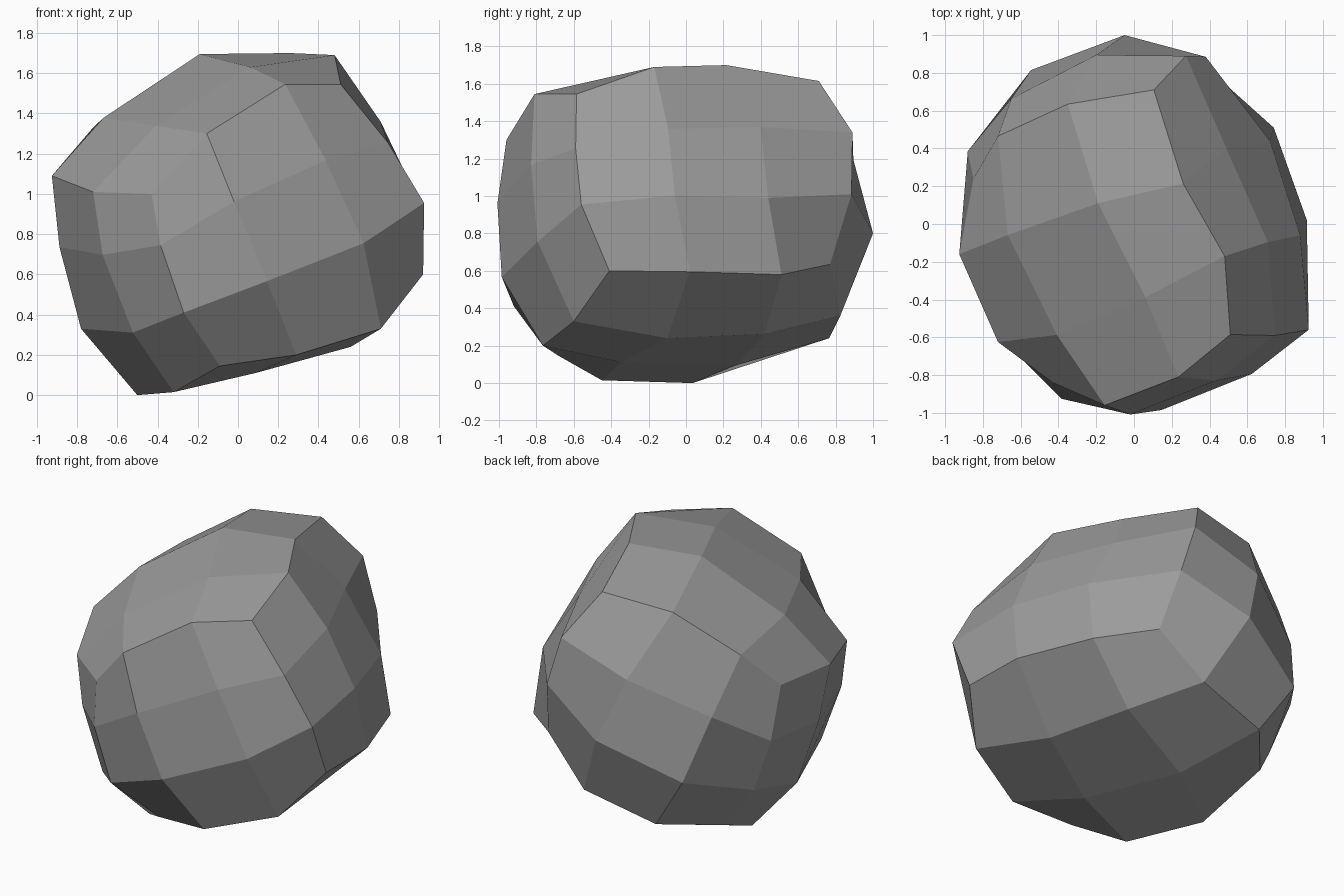
import bpy
import bmesh
from itertools import product
from mathutils import Vector

default = bpy.data.objects.get("Cube")
if default:
    bpy.data.objects.remove(default, do_unlink=True)

N = 3  # divisions along each side of the blocky stone
LOW, HIGH = "left top front", "right bottom back"
SIDES = {"left": (0, 0), "right": (0, N), "top": (1, 0),
         "bottom": (1, N), "front": (2, 0), "back": (2, N)}


def grid_key(words, **steps):
    """Turn side names, plus a step along a free axis, into a grid position."""
    key = [steps.get("step", 0)] * N
    for word in words.split():
        axis, value = SIDES[word]
        key[axis] = value
    return tuple(key)


# Eight corners of the stone
corners = {
    "left top front": (-.43, -.84, 1.0),
    "right top front": (.51, -.585, 1.545),
    "left bottom front": (-.09, -.68, .145),
    "right bottom front": (.92, -.41, .6),
    "left top back": (-.85, .24, 1.085),
    "right top back": (.105, .71, 1.615),
    "left bottom back": (-.575, .47, .19),
    "right bottom back": (.45, .77, .635),
}

# Twelve bowed edges, each with two points between its corners
edges = {
    "top front": ((-.155, -.96, 1.3), (.235, -.81, 1.545)),
    "bottom front": ((.29, -.765, .2), (.71, -.6, .33)),
    "top back": ((-.72, .465, 1.33), (-.35, .635, 1.575)),
    "bottom back": ((-.32, .765, .24), (.155, .825, .36)),
    "left front": ((-.385, -.925, .745), (-.27, -.92, .41)),
    "right front": ((.745, -.59, 1.255), (.925, -.56, .955)),
    "left back": ((-.88, .385, .785), (-.74, .36, .42)),
    "right back": ((.275, .89, 1.34), (.38, .885, 1.01)),
    "left top": ((-.72, -.625, 1.01), (-.925, -.16, 1.09)),
    "right top": ((.48, -.17, 1.69), (.26, .215, 1.7)),
    "left bottom": ((-.32, -.45, .015), (-.5, .035, 0)),
    "right bottom": ((.915, .02, .595), (.74, .51, .58)),
}

# Knobs that stand out from the smooth blend of the edges
knobs = {
    (2, 2, N): (-.05, 1.0, .8),
    (1, 2, N): (-.545, .815, .587),
    (2, 1, N): (-.2, .895, 1.194),
    (N, 2, 2): (.72, .44, .99),
    (0, 2, 2): (-.78, -.025, .33),
    (2, 0, 2): (-.19, .11, 1.695),
    (2, N, 1): (.56, -.1, .24),
}

points = {grid_key(name): Vector(co) for name, co in corners.items()}
for name, pair in edges.items():
    for step, co in enumerate(pair, start=1):
        points[grid_key(name, step=step)] = Vector(co)


def side_key(axis, value, s, t):
    key = [s, t]
    key.insert(axis, value)
    return tuple(key)


def blend(axis, value, s, t):
    """Fill a point inside a side from the four edges around it."""
    def at(a, b):
        return points[side_key(axis, value, a, b)]
    p, q = s / N, t / N
    across = at(0, t).lerp(at(N, t), p)
    along = at(s, 0).lerp(at(s, N), q)
    flat = at(0, 0).lerp(at(N, 0), p).lerp(at(0, N).lerp(at(N, N), p), q)
    return across + along - flat


# Inner points of the six sides
for axis, value in SIDES.values():
    for s, t in product(range(1, N), repeat=2):
        points[side_key(axis, value, s, t)] = blend(axis, value, s, t)
points.update({key: Vector(co) for key, co in knobs.items()})

# Facets of the stone
bm = bmesh.new()
verts = {key: bm.verts.new(co) for key, co in points.items()}
for axis, value in SIDES.values():
    for s, t in product(range(N), repeat=2):
        ring = ((s, t), (s + 1, t), (s + 1, t + 1), (s, t + 1))
        bm.faces.new([verts[side_key(axis, value, a, b)] for a, b in ring])
bmesh.ops.recalc_face_normals(bm, faces=bm.faces)

mesh = bpy.data.meshes.new("rock")
bm.to_mesh(mesh)
bm.free()
rock = bpy.data.objects.new("rock", mesh)
bpy.context.collection.objects.link(rock)

# Plain grey stone colour
stone = bpy.data.materials.new("stone_grey")
stone.use_nodes = True
grey = (.33, .33, .33, 1)
stone.diffuse_color = grey
stone.node_tree.nodes["Principled BSDF"].inputs["Base Color"].default_value = grey
mesh.materials.append(stone)
